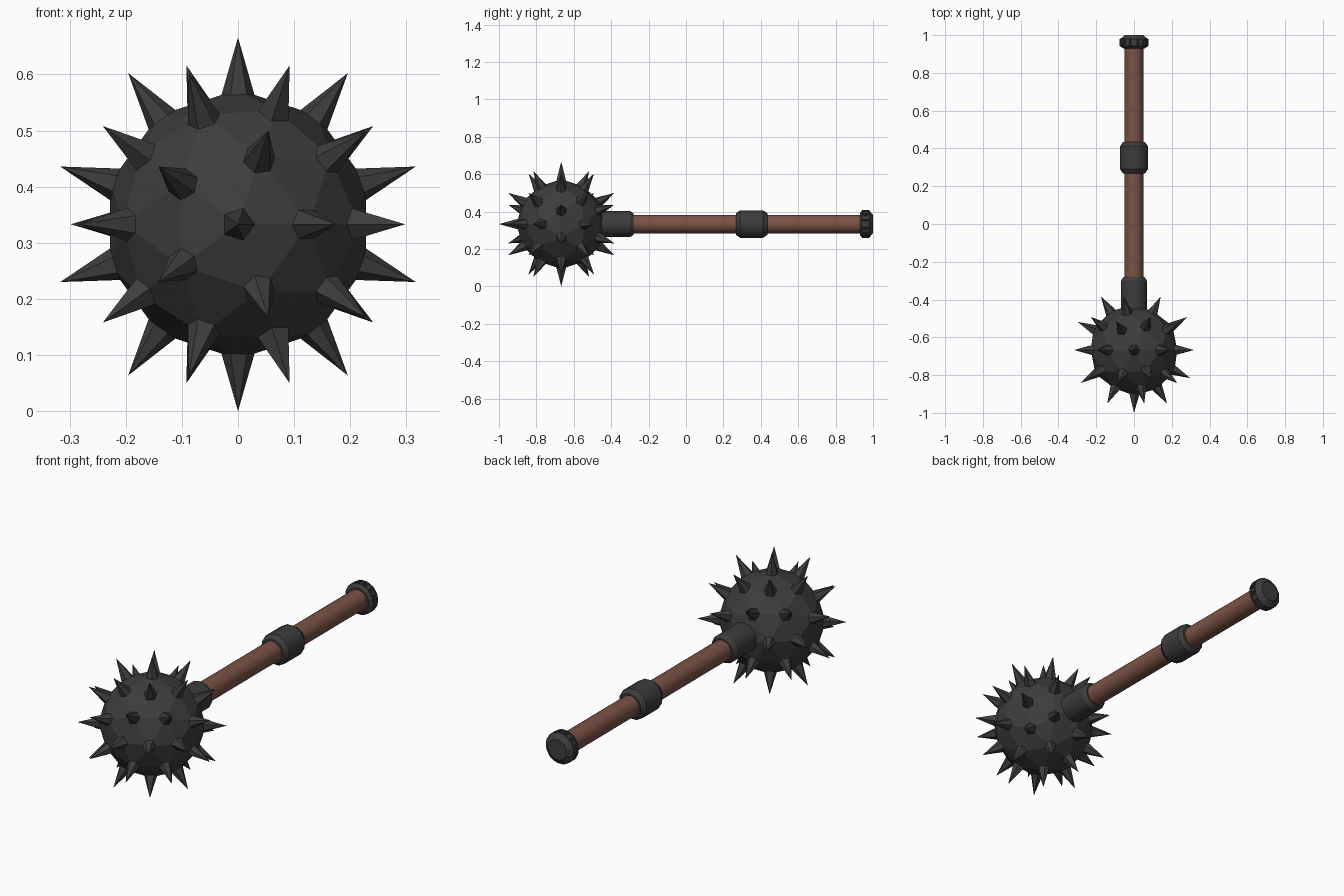
import bpy, bmesh, math
from mathutils import Matrix, Vector

if "Cube" in bpy.data.objects:
    bpy.data.objects.remove(bpy.data.objects["Cube"])

CY, CZ = -0.667, 0.333      # centre of the spiked ball


def material(name, col):
    m = bpy.data.materials.new(name)
    m.diffuse_color = (*col, 1)
    m.use_nodes = True
    m.node_tree.nodes["Principled BSDF"].inputs["Base Color"].default_value = m.diffuse_color
    return m


IRON = material("dark iron", (0.046, 0.046, 0.046))
WOOD = material("brown wood", (0.2, 0.085, 0.06))


def finish(bm, name, mat):
    bmesh.ops.recalc_face_normals(bm, faces=bm.faces[:])
    me = bpy.data.meshes.new(name)
    bm.to_mesh(me)
    bm.free()
    me.materials.append(mat)
    ob = bpy.data.objects.new(name, me)
    bpy.context.collection.objects.link(ob)
    return ob


def smooth(ob, angle):
    bpy.ops.object.select_all(action='DESELECT')
    ob.select_set(True)
    bpy.context.view_layer.objects.active = ob
    bpy.ops.object.shade_smooth_by_angle(angle=math.radians(angle))


def lathe(profile, sides):
    """Closed turned shape along y from (y, radius) pairs; returns bmesh and face rings."""
    bm = bmesh.new()
    rings = []
    for y, r in profile:
        rings.append([bm.verts.new((r * math.cos(a), y, CZ + r * math.sin(a)))
                      for a in (2 * math.pi * (i + 0.5) / sides for i in range(sides))])
    bands = []
    for p, q in zip(rings, rings[1:]):
        bands.append([bm.faces.new((p[i], p[(i + 1) % sides], q[(i + 1) % sides], q[i]))
                      for i in range(sides)])
    bm.faces.new(rings[0])
    bm.faces.new(rings[-1])
    return bm, bands


# Spiked ball: every corner of an icosphere is cut off and pulled to a point
bm = bmesh.new()
bmesh.ops.create_icosphere(bm, subdivisions=2, radius=0.24)
top = max(bm.verts, key=lambda v: v.co.z)
ring = [v for v in bm.verts if abs(v.co.z - 0.24 * 0.8507) < 0.004]
# turn the pole to the front with one spike of the first ring pointing to +x
a = math.atan2(ring[0].co.y, ring[0].co.x)
bm.transform(Matrix.Rotation(math.pi / 2, 4, 'X') @ Matrix.Rotation(-a, 4, 'Z'))
cut = bmesh.ops.bevel(bm, geom=bm.verts[:], offset=0.031, offset_type='OFFSET',
                      segments=1, profile=0.5, affect='VERTICES')
caps = [f for f in cut["faces"] if f.calc_center_median().normalized().y < 0.95]
tips = bmesh.ops.poke(bm, faces=caps)["verts"]
for v in tips:
    v.co = v.co.normalized() * 0.333
bm.transform(Matrix.Translation(Vector((0, CY, CZ))))
finish(bm, "spiked_ball", IRON)

# Handle
bm, _ = lathe([(-0.45, 0.05), (0.95, 0.05)], 20)
smooth(finish(bm, "handle", WOOD), 30)

# Socket joining handle and ball
bm, _ = lathe([(-0.48, 0.07), (-0.30, 0.07), (-0.28, 0.057)], 14)
smooth(finish(bm, "socket", IRON), 30)

# Grip collar in the middle of the handle
bm, _ = lathe([(0.267, 0.06), (0.29, 0.076), (0.412, 0.076), (0.435, 0.06)], 12)
smooth(finish(bm, "grip_collar", IRON), 31)

# Pommel with inset studs round the rim
bm, bands = lathe([(0.93, 0.06), (0.939, 0.072), (0.982, 0.072), (1.0, 0.05)], 12)
bmesh.ops.recalc_face_normals(bm, faces=bm.faces[:])
bmesh.ops.inset_individual(bm, faces=bands[1], thickness=0.003, depth=0.006)
bmesh.ops.inset_individual(bm, faces=bands[1], thickness=0.008, depth=0)
bmesh.ops.inset_individual(bm, faces=bands[1], thickness=0.001, depth=-0.005)
finish(bm, "pommel", IRON)
